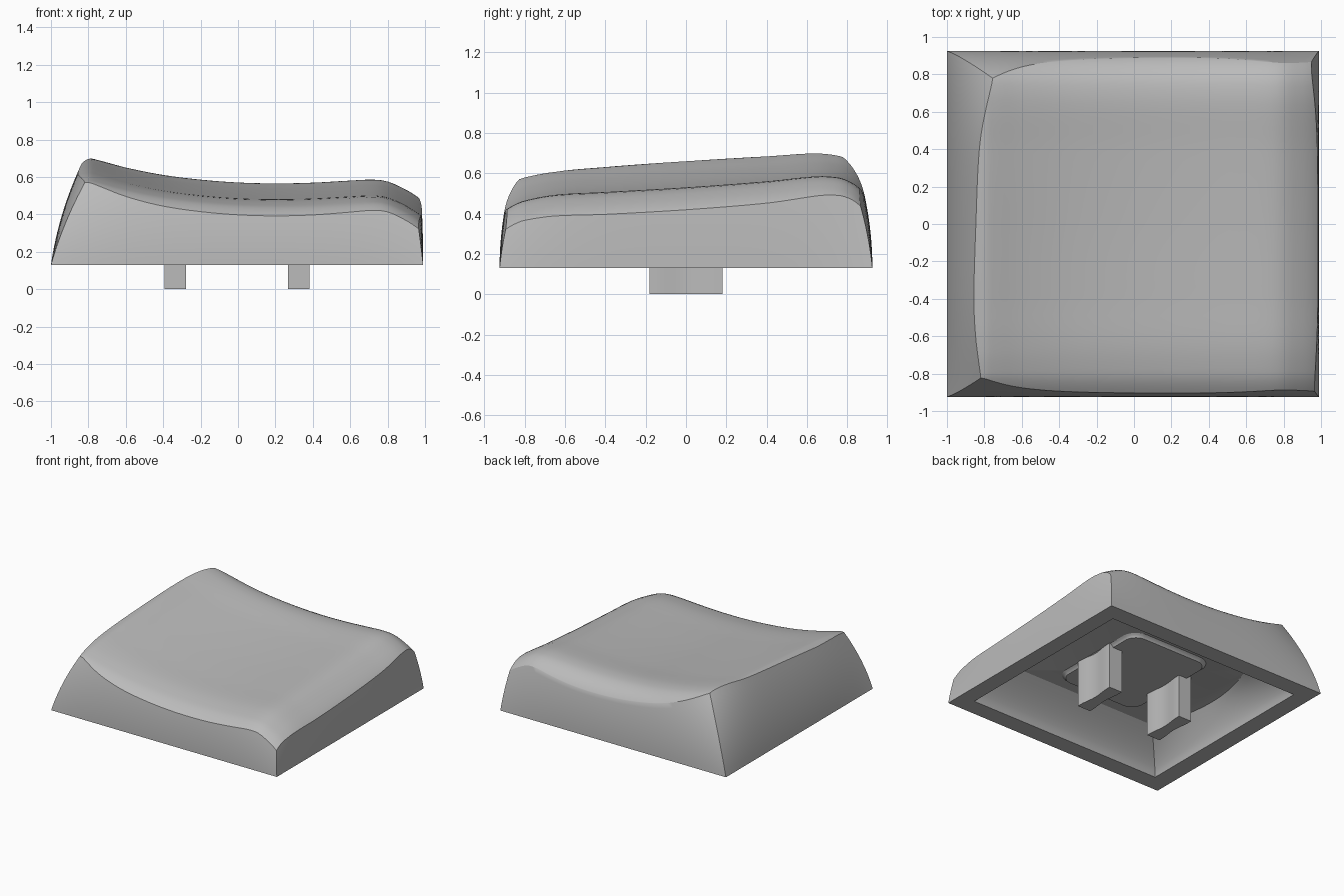
import bpy, bmesh, math
from mathutils import Vector

if "Cube" in bpy.data.objects:
    bpy.data.objects.remove(bpy.data.objects["Cube"])

RIM_Z, HALF_X, HALF_Y, CEILING_Z = 0.13, 1.0, 0.925, 0.37
RIGHT_X = 0.99
STEPS = 48

grey = bpy.data.materials.new("plain grey")
grey.use_nodes = True
grey.diffuse_color = (0.5, 0.5, 0.5, 1)
grey.node_tree.nodes["Principled BSDF"].inputs["Base Color"].default_value = grey.diffuse_color


def finish(bm, name):
    bmesh.ops.recalc_face_normals(bm, faces=bm.faces)
    mesh = bpy.data.meshes.new(name)
    bm.to_mesh(mesh)
    bm.free()
    mesh.materials.append(grey)
    obj = bpy.data.objects.new(name, mesh)
    bpy.context.collection.objects.link(obj)
    bpy.ops.object.select_all(action="DESELECT")
    obj.select_set(True)
    bpy.context.view_layer.objects.active = obj
    bpy.ops.object.shade_smooth_by_angle(angle=math.radians(30))
    return obj


def smooth_curve(points):
    """Return a function that passes smoothly through the profile points."""
    last = len(points) - 1

    def slope(i):
        a, b = points[max(i - 1, 0)], points[min(i + 1, last)]
        return (b[1] - a[1]) / (b[0] - a[0])

    def value(x):
        x = min(max(x, points[0][0]), points[last][0])
        i = 0
        while i < last - 1 and x > points[i + 1][0]:
            i += 1
        (xa, ya), (xb, yb) = points[i], points[i + 1]
        w = xb - xa
        t = (x - xa) / w
        s = t * t * (3 - 2 * t)
        return (ya + (yb - ya) * s + w * slope(i) * t * (1 - t) ** 2
                - w * slope(i + 1) * t * t * (1 - t))
    return value


# Scooped top: a cross profile added to a length profile
cross = smooth_curve([(-1, .06), (-.85, .122), (-.8, .134), (-.75, .125), (-.6, .085),
                      (-.4, .045), (-.2, .02), (0, .005), (.2, 0), (.4, .004),
                      (.6, .015), (.72, .02), (.8, .01), (.9, -.035), (.96, -.072), (1, -.105)])
length = smooth_curve([(-.925, .375), (-.9, .395), (-.85, .425), (-.8, .445), (-.65, .473),
                       (-.4, .487), (0, .51), (.4, .54), (.65, .565), (.75, .56),
                       (.8, .545), (.85, .515), (.89, .47), (.925, .4)])


def top_height(x, y):
    """Profile sum, with the raised left ridge arched along its length."""
    arch = 0.025 * min(x, 0) ** 2 * max(1 - (y / 0.65) ** 2, 0)
    return cross(x) + length(y) + arch


def wall_position(u, v, z):
    """Place (u, v) between the four leaning, bowed walls at height z."""
    d = max(z - RIM_Z, 0)
    left = -HALF_X + 0.14 * d + 0.3 * d * d + 0.14 * d * v ** 4
    right = RIGHT_X - 0.08 * d * d - 0.11 * d * v ** 4
    side = HALF_Y - 0.3 * d * d - 0.1 * d * u ** 4
    return left + (right - left) * (u + 1) / 2, side * v


def top_point(u, v):
    z = 0.5
    for _ in range(25):
        x, y = wall_position(u, v, z)
        z = 0.5 * z + 0.5 * top_height(x, y)
    return Vector((x, y, z))


def bridge(bm, a, b):
    for i in range(len(a)):
        j = (i + 1) % len(a)
        bm.faces.new((a[i], a[j], b[j], b[i]))


# Cap shell: top surface, outer walls, rim and hollow underside
bm = bmesh.new()
params = [math.sin(math.pi * (i / STEPS - 0.5)) for i in range(STEPS + 1)]
grid = [[bm.verts.new(top_point(u, v)) for v in params] for u in params]
for i in range(STEPS):
    for j in range(STEPS):
        bm.faces.new((grid[i][j], grid[i + 1][j], grid[i + 1][j + 1], grid[i][j + 1]))

n = STEPS
border = ([(i, 0) for i in range(n)] + [(n, j) for j in range(n)]
          + [(n - i, n) for i in range(n)] + [(0, n - j) for j in range(n)])
ring = [grid[i][j] for i, j in border]
heights = [vert.co.z for vert in ring]
ROWS = 12
for row in range(1, ROWS + 1):
    lower = []
    for (i, j), top_z in zip(border, heights):
        z = top_z + (RIM_Z - top_z) * row / ROWS
        lower.append(bm.verts.new((*wall_position(params[i], params[j], z), z)))
    bridge(bm, ring, lower)
    ring = lower

# The hollow narrows upward, most of all in its corners
for row in range(9):
    t = row / 8
    z = RIM_Z + (CEILING_Z - RIM_Z) * t
    inner = []
    for i, j in border:
        u, v = params[i], params[j]
        inset_x = 0.14 + t ** 1.5 * (0.12 + 0.12 * v * v)
        inset_y = 0.14 + t ** 1.5 * 0.25
        inner.append(bm.verts.new((u * (HALF_X - inset_x), v * (HALF_Y - inset_y), z)))
    bridge(bm, ring, inner)
    ring = inner
bm.faces.new(ring)
finish(bm, "cap_shell")


def prism(name, outline, sections):
    """Stack an outline at several (height, offset) sections and close both ends."""
    bm = bmesh.new()
    rings = [[bm.verts.new((*p, z)) for p in outline(offset)] for z, offset in sections]
    for a, b in zip(rings, rings[1:]):
        bridge(bm, a, b)
    bm.faces.new(rings[0])
    bm.faces.new(rings[-1])
    return finish(bm, name)


# Rounded pad on the hollow's ceiling, flared where it meets it
def pad_outline(offset):
    points = []
    for k in range(32):
        a = 2 * math.pi * (k + 0.5) / 32
        r = 0.1 + offset
        points.append((math.copysign(0.25, math.cos(a)) + r * math.cos(a),
                       math.copysign(0.32, math.sin(a)) + r * math.sin(a)))
    return points


prism("ceiling_pad", pad_outline,
      [(0.345, 0), (0.352, 0.004), (0.362, 0.014), (CEILING_Z + 0.005, 0.035)])


# Two mounting prongs with gently waisted broad faces
def prong_outline(center):
    def outline(offset):
        half = []
        for k in range(19):
            y = -0.18 + 0.36 * k / 18
            waist = 0.014 * math.cos(math.pi * y / 0.32) ** 2 if abs(y) < 0.16 else 0
            half.append((0.058 + offset - waist, y))
        return ([(center + x, y) for x, y in half]
                + [(center - x, y) for x, y in reversed(half)])
    return outline


for label, center in (("right", -0.335), ("left", 0.325)):
    prism(label + "_prong", prong_outline(center), [(0, 0), (CEILING_Z, 0)])
